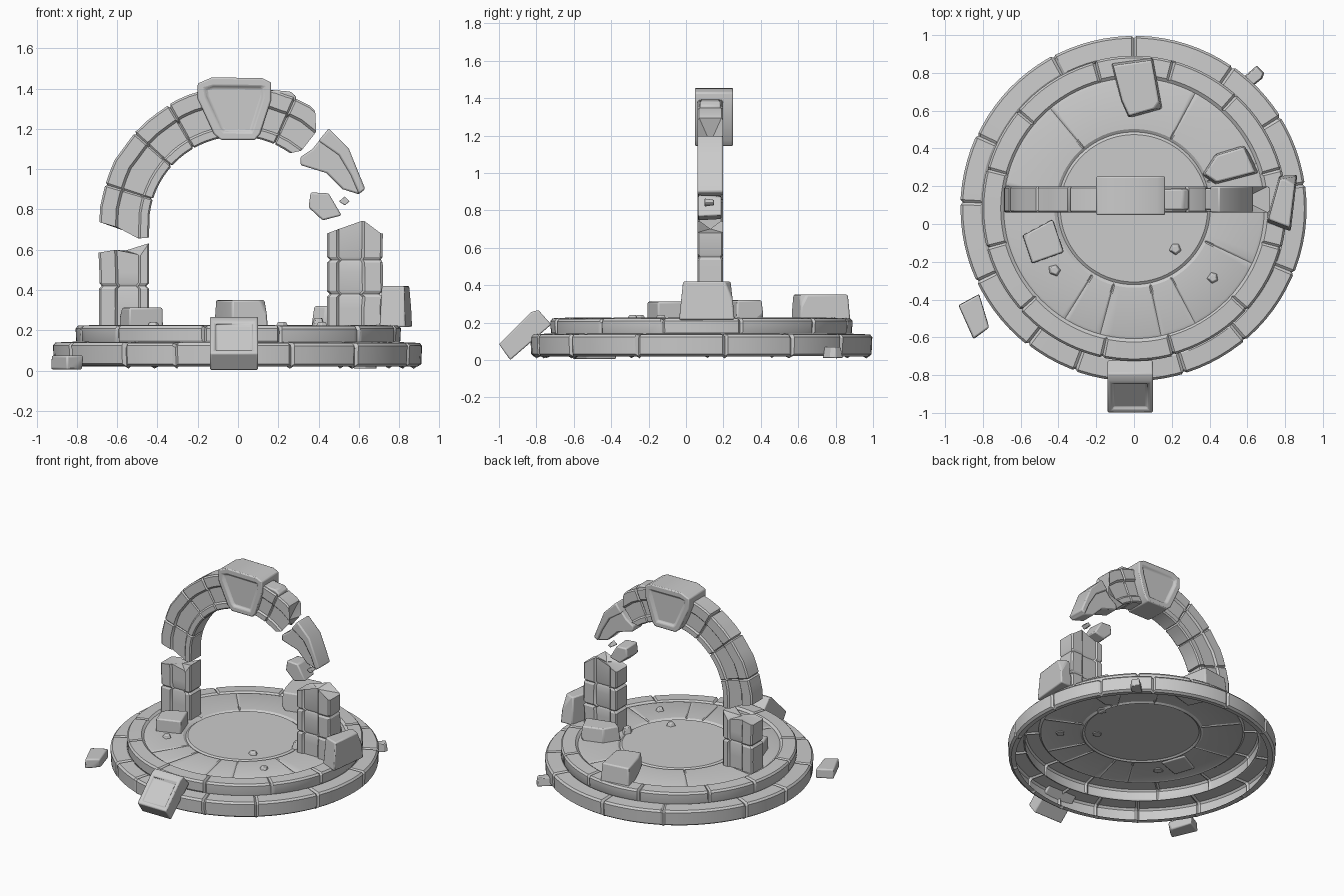
import bpy, bmesh, math, random
from mathutils import Vector

if "Cube" in bpy.data.objects:
    bpy.data.objects.remove(bpy.data.objects["Cube"])

random.seed(4)
CY, AY, AZ = 0.083, 0.13, 0.72   # base centre y, arch centre y, arch spring height


def finish(name, bm, bevel=0.0):
    me = bpy.data.meshes.new(name)
    bm.to_mesh(me)
    bm.free()
    ob = bpy.data.objects.new(name, me)
    bpy.context.collection.objects.link(ob)
    if bevel:
        m = ob.modifiers.new("worn_edges", 'BEVEL')
        m.width, m.segments, m.limit_method = bevel, 2, 'ANGLE'
        m.angle_limit = math.radians(35)
    return ob


def lathe(name, profile, joints, depth, cut, wobble):
    """Open turned shell; profile points listed in `cut` sink at each stone joint."""
    joints = sorted(joints)
    stations = [(j + o, k) for j in joints for o, k in ((-.9, 0), (0, 1), (.9, 0))]
    for a in range(0, 360, 4):
        if all(abs((a - j + 180) % 360 - 180) > 1.5 for j in joints):
            stations.append((a, 0))
    stations.sort()
    offs = [random.uniform(-wobble, wobble) for _ in range(len(joints) + 1)]
    bm, rows = bmesh.new(), []
    for a, k in stations:
        block = sum(a >= j for j in joints) % len(joints)
        ca, sa, row = math.cos(math.radians(a)), math.sin(math.radians(a)), []
        for i, (r, z) in enumerate(profile):
            d = depth * k if i in cut else 0
            w = offs[block] if i in cut else 0
            r2 = r - d + w
            row.append(bm.verts.new((r2 * ca, CY + r2 * sa, z - d + w * .4)))
        rows.append(row)
    for i, A in enumerate(rows):
        B = rows[(i + 1) % len(rows)]
        for j in range(len(profile) - 1):
            bm.faces.new((A[j], B[j], B[j + 1], A[j + 1]))
    bmesh.ops.remove_doubles(bm, verts=bm.verts, dist=1e-5)
    return finish(name, bm)


def lerp(table, r):
    for (r0, t0), (r1, t1) in zip(table, table[1:]):
        if r <= r1:
            return t0 + (t1 - t0) * max(0, (r - r0) / (r1 - r0))
    return table[-1][1]


HALF = [(.69, .06), (.68, .069), (.61, .069), (.598, .056), (.495, .056),
        (.485, .067), (.45, .067), (.442, .058)]
SECTION = [(r, -y) for r, y in HALF] + [(r, y) for r, y in reversed(HALF)]


def sweep(name, side, start, end, joints, widen=1.0):
    """Arch section along a path: t<0 is the straight leg, t>0 the arc angle.
    start and end are (radius, t) tables that give broken ends."""
    lo, hi = max(t for _, t in start), min(t for _, t in end)
    ts = [(j + o, k) for j in joints for o, k in ((-.014, 0), (0, 1), (.014, 0))]
    ts += [(t / 100, 0) for t in range(-50, 150, 9)
           if lo + .03 < t / 100 < hi - .03 and all(abs(t / 100 - j) > .03 for j in joints)]
    ts = [(start, 0)] + sorted(ts) + [(end, 0)]
    bm, rows = bmesh.new(), []
    for t, k in ts:
        row, w = [], random.uniform(-.004, .004)
        for r, y in SECTION:
            tt = lerp(t, r) if isinstance(t, list) else t
            r = r + w * (r > .56) - k * .013 * (1 if r > .56 else -1)
            y *= 1 - .12 * k
            r = .442 + (r - .442) * widen
            x, z = (r, AZ + tt) if tt < 0 else (r * math.cos(tt), AZ + r * math.sin(tt))
            row.append(bm.verts.new((side * x, AY + y, z)))
        rows.append(row)
    n = len(SECTION)
    for A, B in zip(rows, rows[1:]):
        for j in range(n):
            bm.faces.new((A[j], A[(j + 1) % n], B[(j + 1) % n], B[j]))
    for row in (rows[0], rows[-1]):
        c = bm.verts.new(sum((v.co for v in row), Vector()) / n)
        for j in range(n):
            bm.faces.new((row[j], row[(j + 1) % n], c))
    bmesh.ops.recalc_face_normals(bm, faces=bm.faces)
    return finish(name, bm)


def prism(name, poly, a, b, axis='z', taper=1.0, chips=0, panel=None, inset=.03, bevel=.009):
    """Stone block: polygon extruded from a to b, chipped corners, sunk panels."""
    put = {'z': lambda u, v, w: (u, v, w), 'y': lambda u, v, w: (u, w, v),
           'x': lambda u, v, w: (w, u, v)}[axis]
    n = len(poly)
    cu, cv = sum(p[0] for p in poly) / n, sum(p[1] for p in poly) / n
    bm = bmesh.new()
    A = [bm.verts.new(put(u, v, a)) for u, v in poly]
    B = [bm.verts.new(put(cu + (u - cu) * taper, cv + (v - cv) * taper, b)) for u, v in poly]
    bm.faces.new(A)
    bm.faces.new(B)
    for i in range(n):
        bm.faces.new((A[i], A[(i + 1) % n], B[(i + 1) % n], B[i]))
    bmesh.ops.recalc_face_normals(bm, faces=bm.faces)
    if panel:
        for d in panel:
            f = max(bm.faces, key=lambda f: f.normal.dot(Vector(d).normalized()))
            bmesh.ops.inset_individual(bm, faces=[f], thickness=inset, depth=0)
            bmesh.ops.inset_individual(bm, faces=[f], thickness=.008, depth=-.014)
    for _ in range(chips):
        mid = sum((v.co for v in bm.verts), Vector()) / len(bm.verts)
        v = random.choice(list(bm.verts)).co.copy()
        d = (v - mid).normalized()
        bmesh.ops.bisect_plane(bm, geom=bm.verts[:] + bm.edges[:] + bm.faces[:],
                               plane_co=v - d * .02, plane_no=d, clear_outer=True)
        bmesh.ops.holes_fill(bm, edges=[e for e in bm.edges if e.is_boundary])
    bmesh.ops.recalc_face_normals(bm, faces=bm.faces)
    return finish(name, bm, bevel)


# Round stepped base, an open shell underneath
lathe("lower_step", [(.86, .022), (.895, .021), (.912, .033), (.916, .124), (.904, .138),
                     (.81, .142), (.797, .134)],
      [8, 32, 55, 90, 118, 155, 178, 205, 232, 250, 268, 287, 310, 338], .011, range(1, 6), .004)
lathe("upper_step", [(.797, .134), (.803, .148), (.805, .208), (.794, .222), (.705, .226), (.69, .214)],
      [15, 48, 75, 105, 140, 165, 195, 222, 258, 285, 318, 345], .010, range(1, 5), .004)
lathe("floor_ring", [(.69, .214), (.675, .219), (.42, .219), (.404, .209)],
      [20, 62, 130, 170, 238, 255, 282, 298, 335], .007, (1, 2), .002)
lathe("floor_centre", [(.404, .209), (.39, .219), (0, .219)], [0], 0, (), 0)

# Arch legs and broken arcs
flat = [(.4, -.5), (.8, -.5)]
sweep("left_leg", -1, flat, [(.44, -.085), (.485, -.15), (.52, -.13), (.57, -.15), (.6, -.12), (.69, -.135)],
      [-.30])
sweep("right_leg", 1, flat, [(.44, -.04), (.5, -.015), (.56, .05), (.62, .03), (.635, -.03), (.69, -.04)],
      [-.34, -.17], 1.12)
top = [(.4, 1.46), (.8, 1.46)]
sweep("left_arc", -1, [(.44, -.06), (.5, -.065), (.51, -.035), (.6, -.01), (.69, .025)], top,
      [.30, .73, 1.05])
sweep("right_arc", 1, [(.44, .96), (.47, .875), (.545, .855), (.64, .89), (.69, .99)], top, [1.15])
prism("raised_arc_stone", [(.14, 1.395), (.26, 1.385), (.29, 1.36), (.28, 1.315), (.15, 1.33)],
      .075, .185, 'y')

# Keystone with sunk panels front and back
prism("keystone", [(-.2, 1.35), (-.2, 1.425), (-.13, 1.455), (.12, 1.452), (.165, 1.43), (.165, 1.345),
                   (.11, 1.175), (.085, 1.145), (-.085, 1.145), (-.12, 1.175)], .047, .252, 'y',
      panel=[(0, -1, 0), (0, 1, 0)], inset=.042)

# Loose pieces hanging in the gap of the arch
prism("arc_fragment", [(.45, 1.20), (.55, 1.10), (.63, .90), (.60, .875), (.52, .90), (.44, .98),
                       (.31, 1.02), (.31, 1.06), (.37, 1.10)], .075, .188, 'y')
prism("arc_fragment_rim", [(.45, 1.202), (.55, 1.102), (.632, .90), (.60, .877), (.56, .97),
                           (.50, 1.07), (.40, 1.14)], .061, .199, 'y')
prism("inner_fragment", [(.36, .885), (.45, .88), (.515, .77), (.42, .745), (.35, .81)], .065, .19, 'y', .9)
prism("tiny_fragment", [(.50, .84), (.53, .865), (.555, .84), (.53, .82)], .10, .15, 'y', .7, bevel=.004)

# Fallen stones on and around the base
prism("back_stone", [(-.12, .85), (.10, .88), (.15, .61), (-.03, .56), (-.07, .65)], .21, .35,
      taper=.92, chips=2)
prism("side_stone", [(.36, .26), (.43, .37), (.59, .42), (.66, .27), (.43, .21)], .21, .32,
      taper=.88, chips=1)
prism("left_stone", [(-.59, -.06), (-.43, .025), (-.37, -.15), (-.54, -.21)], .21, .312, taper=.98, chips=1)
prism("leaning_stone", [(.70, .01), (.77, .255), (.865, .26), (.83, -.04)], .215, .42, taper=.87, chips=2)
prism("outer_left_stone", [(-.93, -.43), (-.82, -.37), (-.765, -.55), (-.85, -.61)], .005, .075,
      taper=.97, chips=1)
prism("fallen_keystone", [(-1.0, .085), (-.94, 0.0), (-.72, .19), (-.79, .268), (-.83, .255)],
      -.14, .10, 'x', panel=[(0, -.65, .75)], inset=.035)
prism("outer_chip", [(.57, .77), (.65, .84), (.69, .80), (.68, .77), (.63, .73)], .01, .07, taper=.8, bevel=.005)
for i, (x, y, s) in enumerate([(-.42, -.245, .042), (.22, -.13, .042), (.42, -.285, .038), (.40, .13, .045)]):
    pts = [(x + s * random.uniform(.75, 1.1) * math.cos(k * 1.257 + i),
            y + s * random.uniform(.75, 1.1) * math.sin(k * 1.257 + i)) for k in range(5)]
    prism(f"rubble_{i + 1}", pts, .212, .24 + .02 * (i == 3), taper=.6, bevel=.004)

# Smooth the rounded stone, keep broken edges sharp
bpy.ops.object.select_all(action='SELECT')
bpy.context.view_layer.objects.active = bpy.data.objects["keystone"]
bpy.ops.object.shade_smooth_by_angle(angle=math.radians(28))
